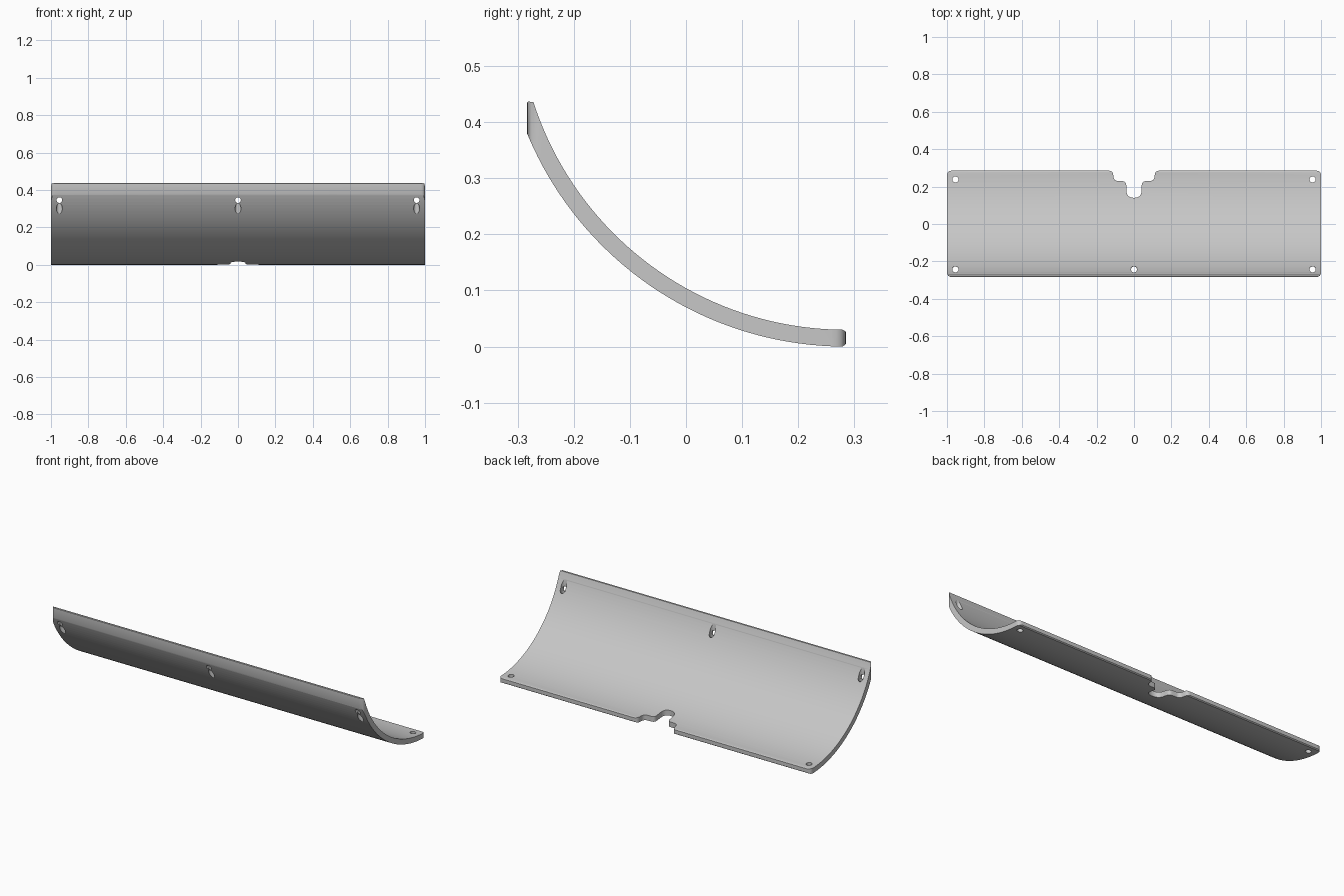
import bpy, bmesh, math
from mathutils import Vector

if "Cube" in bpy.data.objects:
    bpy.data.objects.remove(bpy.data.objects["Cube"])

grey = bpy.data.materials.new("light grey")
grey.use_nodes = True
COLOUR = (0.57, 0.57, 0.57, 1)
grey.diffuse_color = COLOUR
grey.node_tree.nodes["Principled BSDF"].inputs["Base Color"].default_value = COLOUR


def prism(name, points, offset):
    """Extrude a closed 3D polygon along an offset."""
    bm = bmesh.new()
    face = bm.faces.new([bm.verts.new(p) for p in points])
    moved = bmesh.ops.extrude_face_region(bm, geom=[face])["geom"]
    verts = [g for g in moved if isinstance(g, bmesh.types.BMVert)]
    bmesh.ops.translate(bm, verts=verts, vec=offset)
    bmesh.ops.recalc_face_normals(bm, faces=bm.faces)
    mesh = bpy.data.meshes.new(name)
    bm.to_mesh(mesh)
    bm.free()
    mesh.materials.append(grey)
    obj = bpy.data.objects.new(name, mesh)
    bpy.context.collection.objects.link(obj)
    return obj


def rounded(corners, steps=6):
    """Fillet (x, y, radius) corners with quadratic curves."""
    out = []
    for i, (x, y, r) in enumerate(corners):
        p = Vector((x, y))
        a = Vector(corners[i - 1][:2])
        b = Vector(corners[(i + 1) % len(corners)][:2])
        a = p + (a - p).normalized() * r
        b = p + (b - p).normalized() * r
        for k in range(steps + 1):
            t = k / steps
            out.append(a * (1 - t) ** 2 + p * 2 * t * (1 - t) + b * t * t)
    return out


def apply_boolean(target, cutter, operation):
    mod = target.modifiers.new("cut", "BOOLEAN")
    mod.operation, mod.solver, mod.object = operation, "EXACT", cutter
    bpy.context.view_layer.objects.active = target
    bpy.ops.object.modifier_apply(modifier=mod.name)
    bpy.data.objects.remove(cutter)


# Curved cross-section: two concentric arcs, with softened ends
AXIS_Y, AXIS_Z = 0.285, 0.615
SEGMENTS = 40


def arc(radius, y_start, y_end):
    a = math.asin((AXIS_Y - y_start) / radius)
    b = math.asin((AXIS_Y - y_end) / radius)
    angles = [a + (b - a) * i / SEGMENTS for i in range(SEGMENTS + 1)]
    return [(AXIS_Y - radius * math.sin(t), AXIS_Z - radius * math.cos(t)) for t in angles]


section = arc(0.615, 0.279, -0.3)
section += [(-0.3, 0.42), (-0.285, 0.433), (-0.281, 0.437), (-0.276, 0.436)]
section += arc(0.585, -0.272, 0.279)
section += [(0.295, 0.021), (0.295, 0.012)]
panel = prism("curved_panel", [(-1.1, y, z) for y, z in section], (2.2, 0, 0))

# Plan outline: rounded corners and a stepped notch in the back edge
half = [(1, -0.283, 0.025), (1, 0.285, 0.025), (0.113, 0.285, 0.022),
        (0.108, 0.231, 0.022), (0.042, 0.228, 0.02), (0.039, 0.14, 0.038)]
outline = rounded(half + [(-x, y, r) for x, y, r in reversed(half)])
plan = prism("plan_cutter", [(p.x, p.y, -0.2) for p in outline], (0, 0, 1))
apply_boolean(panel, plan, "INTERSECT")


# Fixing holes
def drill(centre, radius, vertical):
    ring = []
    for i in range(24):
        t = math.tau * i / 24
        u, v = radius * math.cos(t), radius * math.sin(t)
        ring.append(Vector(centre) + Vector((u, v, 0) if vertical else (u, 0, v)))
    cutter = prism("hole_cutter", ring, (0, 0, 0.7) if vertical else (0, 0.3, 0))
    apply_boolean(panel, cutter, "DIFFERENCE")


for x in (-0.955, 0, 0.955):
    drill((x, -0.243, -0.1), 0.016, True)
    drill((x, -0.4, 0.346), 0.015, False)
for x in (-0.955, 0.955):
    drill((x, 0.238, -0.1), 0.016, True)

# Smooth shading with sharp rims
bpy.ops.object.select_all(action="DESELECT")
panel.select_set(True)
bpy.context.view_layer.objects.active = panel
bpy.ops.object.shade_smooth_by_angle(angle=math.radians(30))
